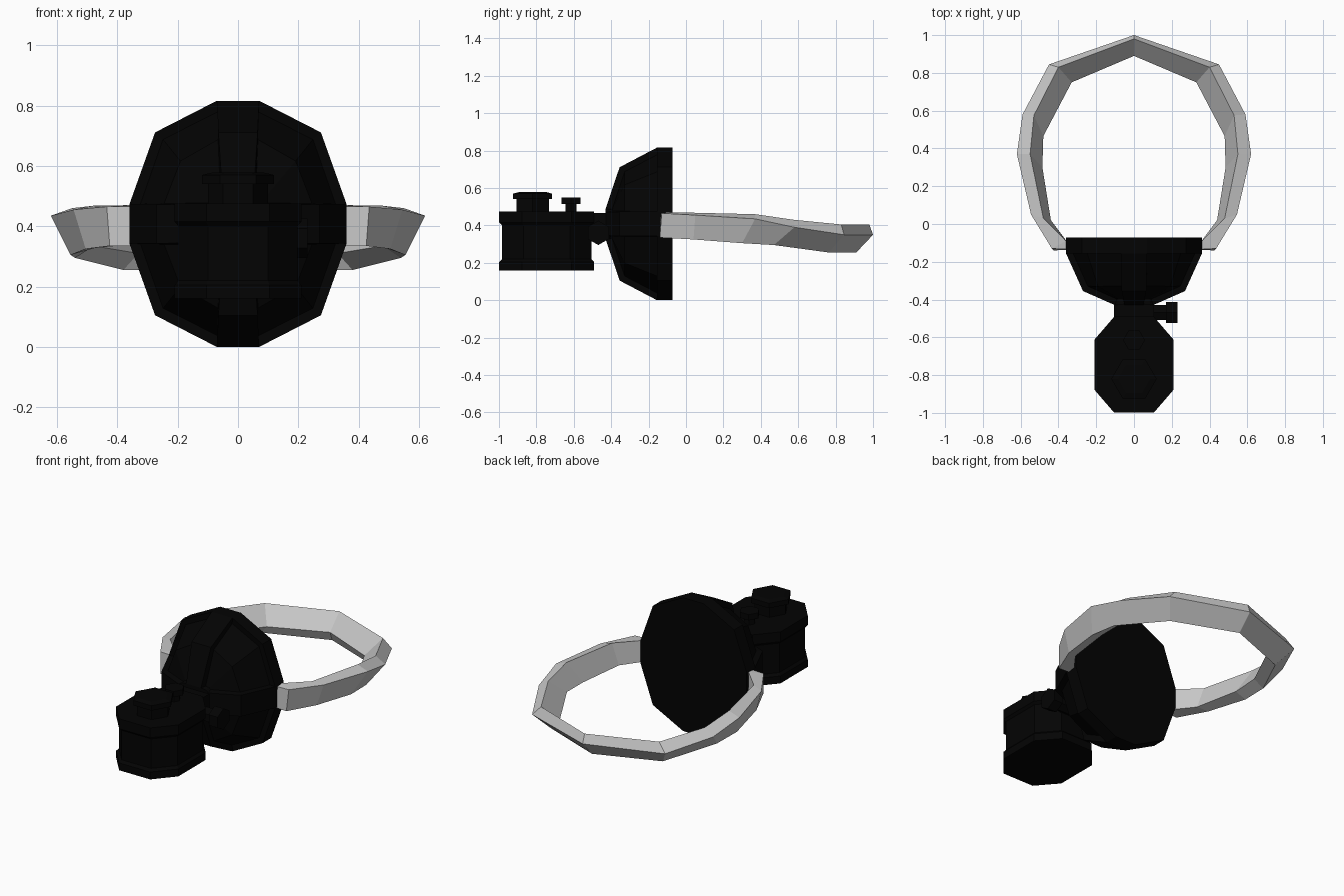
import bpy
import bmesh
from math import cos, sin, pi
from mathutils import Vector

default_cube = bpy.data.objects.get("Cube")
if default_cube:
    bpy.data.objects.remove(default_cube, do_unlink=True)


def make_material(name, value):
    material = bpy.data.materials.new(name)
    material.use_nodes = True
    colour = (value, value, value, 1)
    material.diffuse_color = colour
    shader = material.node_tree.nodes["Principled BSDF"]
    shader.inputs["Base Color"].default_value = colour
    return material


black_rubber = make_material("black rubber", 0.001)
grey_webbing = make_material("grey webbing", 0.57)


def loft(name, rings, material, edit=None):
    """Bridge matching rings of points and cap both ends."""
    bm = bmesh.new()
    loops = [[bm.verts.new(point) for point in ring] for ring in rings]
    count = len(loops[0])
    rows = []
    for lower, upper in zip(loops, loops[1:]):
        rows.append([bm.faces.new((lower[i], lower[(i + 1) % count],
                                   upper[(i + 1) % count], upper[i]))
                     for i in range(count)])
    bm.faces.new(loops[0][::-1])
    bm.faces.new(loops[-1])
    bmesh.ops.recalc_face_normals(bm, faces=bm.faces)
    if edit:
        edit(bm, rows)
    mesh = bpy.data.meshes.new(name)
    bm.to_mesh(mesh)
    bm.free()
    mesh.materials.append(material)
    part = bpy.data.objects.new(name, mesh)
    bpy.context.collection.objects.link(part)
    return part


def turned(name, outline, profile, centre, axis="Z"):
    """Sweep a flat outline along an axis, scaled by (position, scale) pairs."""
    centre = Vector(centre)
    place = {"X": lambda u, v, h: Vector((h, u, v)),
             "Y": lambda u, v, h: Vector((u, h, v)),
             "Z": lambda u, v, h: Vector((u, v, h))}[axis]
    rings = [[centre + place(u * scale, v * scale, h) for u, v in outline]
             for h, scale in profile]
    return loft(name, rings, black_rubber)


def polygon(sides, turn=0.0):
    return [(cos(2 * pi * i / sides + turn), sin(2 * pi * i / sides + turn))
            for i in range(sides)]


def four_way(quarter):
    """Mirror a quarter outline into a full closed loop."""
    right = quarter + [(u, -v) for u, v in reversed(quarter)]
    return right + [(-u, v) for u, v in reversed(right)]


# Face shell: faceted dome, a raised cross of even width around sunken panels
rim = [(0.07, 0.408), (0.275, 0.303), (0.36, 0.065)]
brow = [(0.065, 0.303), (0.21, 0.225), (0.27, 0.065)]
snout = [(0.05, 0.08), (0.085, 0.075), (0.1, 0.062)]
shell_rings = [[(u, y, 0.408 + v) for u, v in four_way(quarter)]
               for y, quarter in ((-0.072, rim), (-0.155, rim),
                                  (-0.355, brow), (-0.43, snout))]


def sink_panels(bm, rows):
    for side in (0, 3, 6, 9):
        panel = [row[i] for row in rows[1:] for i in (side, side + 1)]
        bmesh.ops.inset_region(bm, faces=panel, thickness=0.012, depth=-0.032,
                               use_even_offset=True, use_boundary=True)


loft("face_shell", shell_rings, black_rubber, sink_panels)

# Neck joining the shell to the filter, and the side valve
hexagon = polygon(6)
upright_hexagon = polygon(6, pi / 2)
turned("filter_neck", four_way([(0.105, 0.065)]),
       [(-0.41, 1), (-0.53, 1)], (0, 0, 0.4), "Y")
turned("side_valve", upright_hexagon,
       [(0.03, 0.045), (0.17, 0.045), (0.17, 0.065), (0.23, 0.065)],
       (0, -0.469, 0.36), "X")

# Filter canister with a rim at each end
canister_outline = four_way([(0.105, 0.254), (0.21, 0.132)])
turned("filter_canister", canister_outline,
       [(0.16, 1), (0.205, 1), (0.22, 0.94), (0.40, 0.94), (0.415, 1),
        (0.475, 1)], (0, -0.745, 0))

# Caps on the canister
turned("large_cap", hexagon,
       [(0.47, 0.10), (0.54, 0.10), (0.54, 0.12), (0.57, 0.12), (0.578, 0.085)],
       (0, -0.82, 0))
turned("small_cap", hexagon,
       [(0.47, 0.034), (0.515, 0.034), (0.515, 0.058), (0.55, 0.058)],
       (0, -0.615, 0))

# Head strap: slanted band, one half listed as inner top, outer top, outer bottom
half_strap = [
    ((0.36, -0.09, 0.47), (0.435, -0.13, 0.465), (0.425, -0.14, 0.335)),
    ((0.48, 0.03, 0.468), (0.545, 0.05, 0.455), (0.505, 0.04, 0.325)),
    ((0.55, 0.37, 0.46), (0.62, 0.37, 0.435), (0.555, 0.30, 0.305)),
    ((0.53, 0.575, 0.43), (0.59, 0.58, 0.39), (0.54, 0.47, 0.295)),
    ((0.40, 0.83, 0.405), (0.45, 0.845, 0.35), (0.38, 0.765, 0.255)),
    ((0, 0.98, 0.405), (0, 1.0, 0.35), (0, 0.91, 0.255)),
]
strap_rings = []
for station in half_strap:
    inner_top, outer_top, outer_low = map(Vector, station)
    strap_rings.append([inner_top, outer_top, outer_low,
                        inner_top + outer_low - outer_top])
# Tuck the strap end into the shell
strap_rings.insert(0, [Vector((0.33, -0.135, p.z)) if i in (1, 2)
                       else Vector((0.33, -0.09, p.z))
                       for i, p in enumerate(strap_rings[0])])
mirrored = [[Vector((-p.x, p.y, p.z)) for p in ring]
            for ring in reversed(strap_rings[:-1])]
loft("head_strap", strap_rings + mirrored, grey_webbing)
